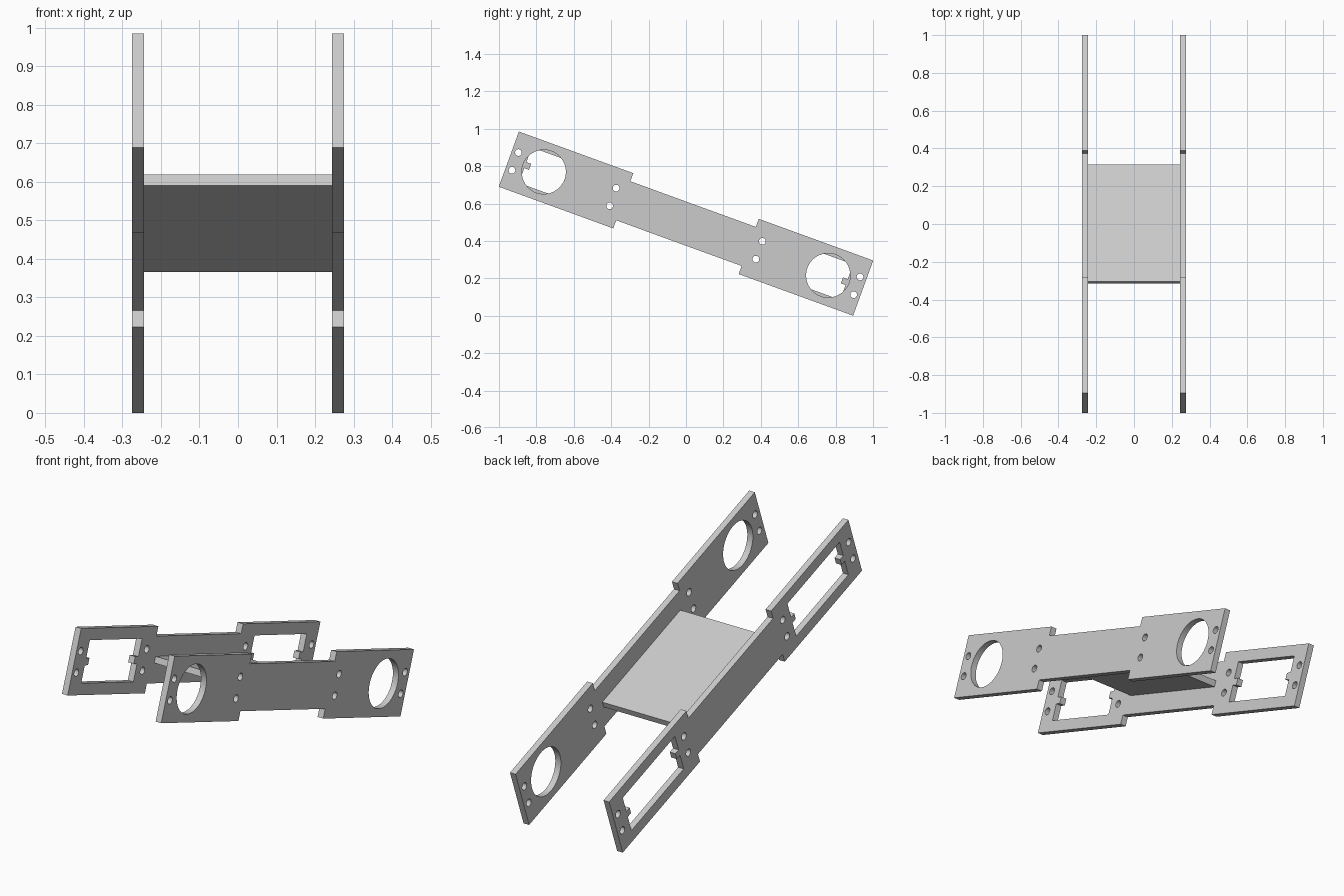
import bpy, bmesh, math
from mathutils import Matrix, Vector

if "Cube" in bpy.data.objects:
    bpy.data.objects.remove(bpy.data.objects["Cube"])

TILT = math.radians(20)
C, S = math.cos(TILT), math.sin(TILT)
MID_Z = 0.4925
THICK = 0.031

grey = bpy.data.materials.new("plain grey")
grey.diffuse_color = (0.6, 0.6, 0.6, 1)
grey.use_nodes = True
grey.node_tree.nodes["Principled BSDF"].inputs["Base Color"].default_value = grey.diffuse_color


def frame(x):
    """Local x runs down the slope, local y across the rail, local z sideways."""
    u, v, w = Vector((0, C, -S)), Vector((0, S, C)), Vector((1, 0, 0))
    return Matrix.Translation((x, 0, MID_Z)) @ Matrix((u, v, w)).transposed().to_4x4()


def circle(cx, cy, r, n):
    return [(cx + r * math.cos(2 * math.pi * i / n),
             cy + r * math.sin(2 * math.pi * i / n)) for i in range(n)]


def cut_plate(name, loops, x):
    """Flat plate from an outline and hole loops, centred on x."""
    curve = bpy.data.curves.new(name, 'CURVE')
    curve.dimensions = '2D'
    curve.fill_mode = 'BOTH'
    curve.extrude = THICK / 2
    for pts in loops:
        spline = curve.splines.new('POLY')
        spline.points.add(len(pts) - 1)
        for p, (a, b) in zip(spline.points, pts):
            p.co = (a, b, 0, 1)
        spline.use_cyclic_u = True
    obj = bpy.data.objects.new(name, curve)
    bpy.context.collection.objects.link(obj)
    bpy.ops.object.select_all(action='DESELECT')
    bpy.context.view_layer.objects.active = obj
    obj.select_set(True)
    bpy.ops.object.convert(target='MESH')
    obj = bpy.context.object
    obj.name = name
    # weld caps to walls and tidy the faces
    bm = bmesh.new()
    bm.from_mesh(obj.data)
    bmesh.ops.remove_doubles(bm, verts=bm.verts, dist=1e-5)
    bmesh.ops.recalc_face_normals(bm, faces=bm.faces)
    bm.to_mesh(obj.data)
    bm.free()
    obj.data.materials.clear()
    obj.data.materials.append(grey)
    obj.matrix_world = frame(x)
    bpy.ops.object.shade_smooth_by_angle(angle=math.radians(30))
    return obj


# rail outline: wide ends, narrower waist
L, W, N, H = 1.008, 0.157, 0.357, 0.111
half = [(-L, -W), (-N, -W), (-N, -H), (N, -H), (N, -W), (L, -W)]
outline = half + [(-a, -b) for a, b in half]

# bolt holes at both ends of each wide block
bolts = [circle(sx * u, v, 0.018, 24)
         for sx in (-1, 1) for u in (0.416, 0.972) for v in (-0.0505, 0.0505)]

# round openings
rounds = [circle(sx * 0.809, 0, 0.118, 64) for sx in (-1, 1)]


def window(cx):
    """Rectangular opening with a small tab in the middle of each end."""
    a, b, t, d = 0.22, 0.101, 0.017, 0.027
    side = [(a, -b), (a, -t), (a - d, -t), (a - d, t), (a, t), (a, b)]
    return [(cx + p, q) for p, q in side] + [(cx - p, -q) for p, q in side]


windows = [window(sx * 0.694) for sx in (-1, 1)]

RAIL_X = 0.2595
cut_plate("right_rail", [outline] + bolts + rounds, RAIL_X)
cut_plate("left_rail", [outline] + bolts + windows, -RAIL_X)

# cross plate between the rails
bpy.ops.mesh.primitive_cube_add(size=1)
deck = bpy.context.object
deck.name = "cross_plate"
deck.data.transform(Matrix.Diagonal((0.658, THICK, 2 * RAIL_X - THICK, 1)))
deck.matrix_world = frame(0)
deck.data.materials.append(grey)
